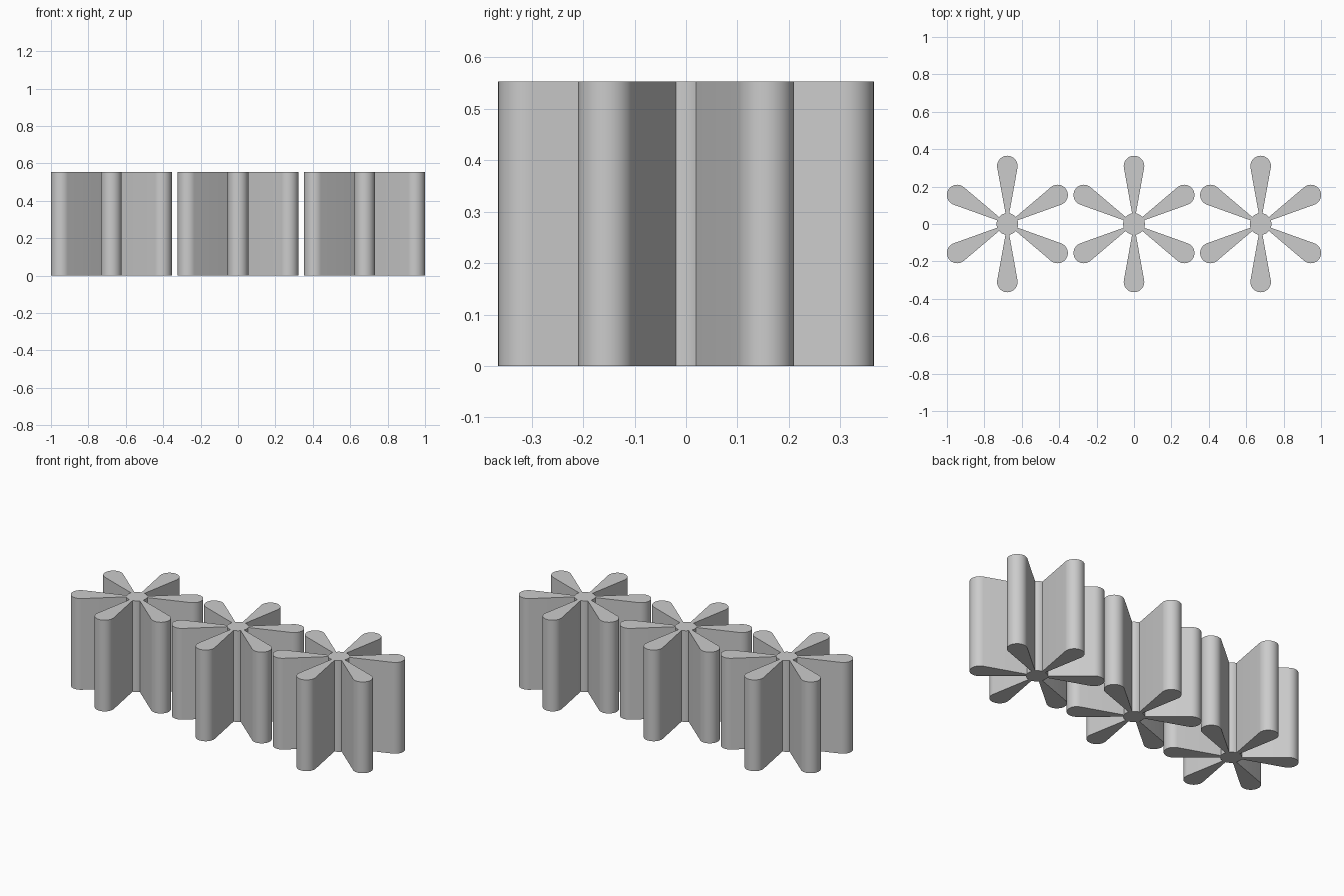
import bpy, bmesh
from math import sin, cos, pi, radians

if "Cube" in bpy.data.objects:
    bpy.data.objects.remove(bpy.data.objects["Cube"])

HEIGHT = 0.553
HUB_R = 0.058      # round centre
CAP_R = 0.055      # rounded petal end
CAP_C = 0.31       # distance of the petal end's centre
BASE = radians(10) # half angle of a petal where it meets the hub
TILT = radians(10) # taper of the petal sides


def star_outline():
    pts = []
    for k in range(6):
        a = radians(30 + 60 * k)
        # petal: rounded end with sides tapering to the hub
        n = 20
        for i in range(n + 1):
            t = a - pi / 2 - TILT + (pi + 2 * TILT) * i / n
            pts.append((CAP_C * cos(a) + CAP_R * cos(t),
                        CAP_C * sin(a) + CAP_R * sin(t)))
        # hub arc to the next petal
        m = 6
        for i in range(m + 1):
            t = a + BASE + (pi / 3 - 2 * BASE) * i / m
            pts.append((HUB_R * cos(t), HUB_R * sin(t)))
    return pts


def make_star(name, x):
    bm = bmesh.new()
    face = bm.faces.new([bm.verts.new((px, py, 0)) for px, py in star_outline()])
    ext = bmesh.ops.extrude_face_region(bm, geom=[face], use_keep_orig=True)
    top = [v for v in ext["geom"] if isinstance(v, bmesh.types.BMVert)]
    bmesh.ops.translate(bm, verts=top, vec=(0, 0, HEIGHT))
    bmesh.ops.recalc_face_normals(bm, faces=bm.faces)
    mesh = bpy.data.meshes.new(name)
    bm.to_mesh(mesh)
    bm.free()
    obj = bpy.data.objects.new(name, mesh)
    obj.location.x = x
    bpy.context.collection.objects.link(obj)
    bpy.ops.object.select_all(action='DESELECT')
    obj.select_set(True)
    bpy.context.view_layer.objects.active = obj
    bpy.ops.object.shade_smooth_by_angle(angle=radians(30))


# Row of three petal columns
for name, x in (("left_star", -0.677), ("middle_star", 0), ("right_star", 0.677)):
    make_star(name, x)
